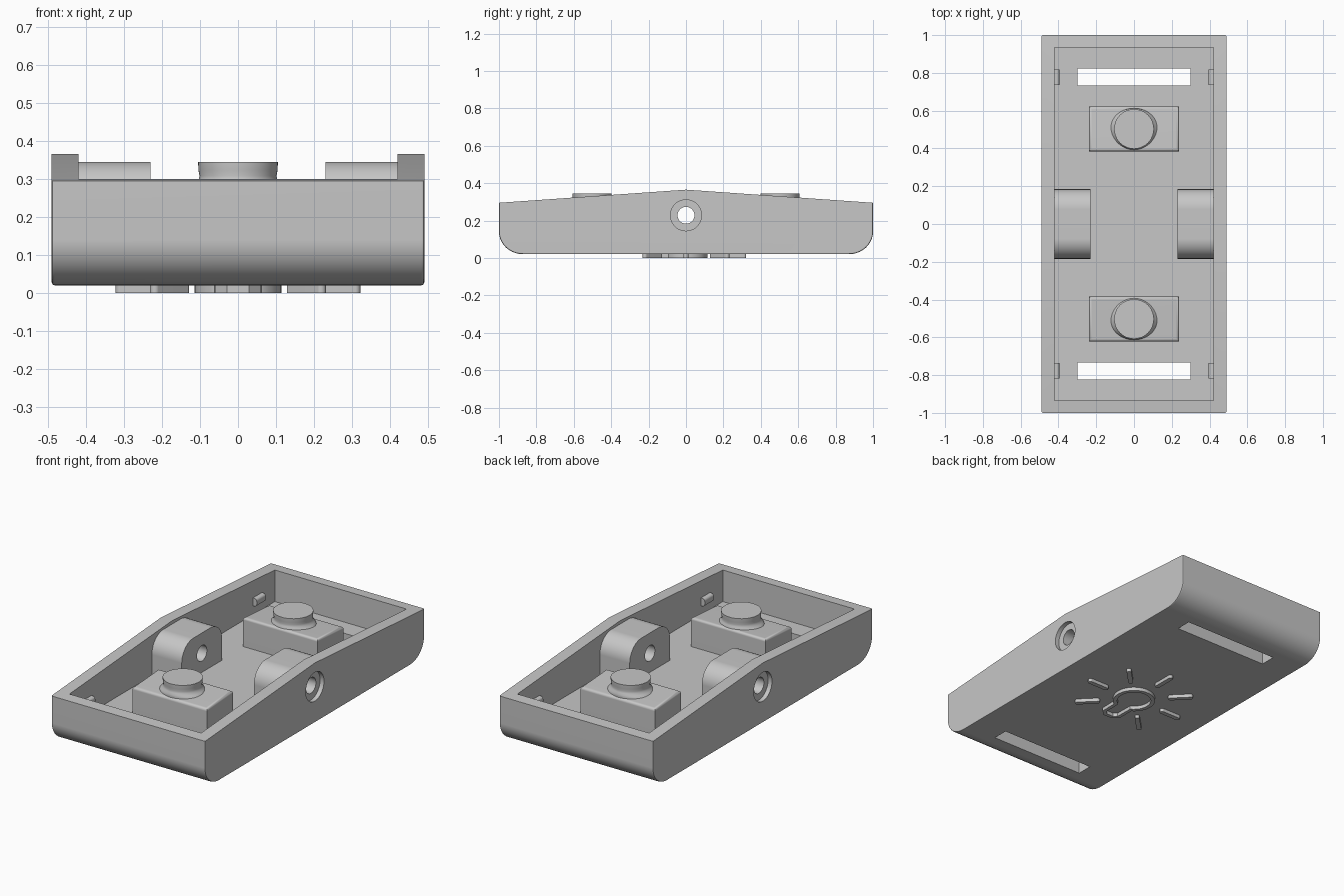
import bpy, bmesh
from math import sin, cos, pi, radians
from mathutils import Vector

if "Cube" in bpy.data.objects:
    bpy.data.objects.remove(bpy.data.objects["Cube"], do_unlink=True)

grey = bpy.data.materials.new("plain grey")
grey.use_nodes = True
COLOUR = (0.57, 0.57, 0.57, 1)
grey.diffuse_color = COLOUR
grey.node_tree.nodes["Principled BSDF"].inputs["Base Color"].default_value = COLOUR
FLOOR = 0.118


def finish(bm, name):
    bmesh.ops.recalc_face_normals(bm, faces=bm.faces)
    mesh = bpy.data.meshes.new(name)
    bm.to_mesh(mesh)
    bm.free()
    mesh.materials.append(grey)
    ob = bpy.data.objects.new(name, mesh)
    bpy.context.collection.objects.link(ob)
    return ob


def bridge(bm, a, b):
    """Quads between two closed rings of vertices."""
    for i in range(len(a)):
        j = (i + 1) % len(a)
        bm.faces.new((a[i], a[j], b[j], b[i]))


def extrude(points, vector):
    """Prism from a closed outline of 3D points."""
    bm = bmesh.new()
    a = [bm.verts.new(p) for p in points]
    b = [bm.verts.new(Vector(p) + Vector(vector)) for p in points]
    bm.faces.new(a[::-1])
    bm.faces.new(b)
    bridge(bm, a, b)
    bmesh.ops.recalc_face_normals(bm, faces=bm.faces)
    return bm


def x_prism(profile, x0, x1):
    return extrude([(x0, y, z) for y, z in profile], (x1 - x0, 0, 0))


def box(x0, x1, y0, y1, z0, z1):
    return x_prism([(y0, z0), (y1, z0), (y1, z1), (y0, z1)], x0, x1)


def arc(cy, cz, ry, rz, a0, a1, n):
    return [(cy + ry * cos(radians(a0 + (a1 - a0) * i / n)),
             cz + rz * sin(radians(a0 + (a1 - a0) * i / n))) for i in range(n + 1)]


def pin(radius, x0, x1):
    return x_prism(arc(0, 0.228, radius, radius, 0, 352.5, 47), x0, x1)


def bevel(bm, test, width, segments):
    edges = [e for e in bm.edges if test(e)]
    bmesh.ops.bevel(bm, geom=edges, offset=width, segments=segments,
                    profile=0.5, affect='EDGES')


def cut(ob, cutters):
    for bm in cutters:
        cutter = finish(bm, "cutter")
        cutter.hide_render = True
        mod = ob.modifiers.new("cut", 'BOOLEAN')
        mod.operation, mod.solver, mod.object = 'DIFFERENCE', 'EXACT', cutter
        bpy.context.view_layer.objects.active = ob
        bpy.ops.object.modifier_apply(modifier=mod.name)
        bpy.data.objects.remove(cutter, do_unlink=True)


def smooth(ob):
    bpy.ops.object.select_all(action='DESELECT')
    ob.select_set(True)
    bpy.context.view_layer.objects.active = ob
    bpy.ops.object.shade_smooth_by_angle(angle=radians(35))
    # keeps the large flat faces evenly shaded beside the rounded edges
    ob.modifiers.new("flat faces", 'WEIGHTED_NORMAL').keep_sharp = True


# Tray: side outline with a peaked rim and rounded lower ends
half = arc(0.87, 0.14, 0.13, 0.12, -90, 0, 10) + [(1, 0.295)]
outline = half + [(0, 0.365)] + [(-y, z) for y, z in reversed(half)]
bm = x_prism(outline, -0.49, 0.49)
bevel(bm, lambda e: abs(e.verts[0].co.x - e.verts[1].co.x) < 0.01
      and min(v.co.z for v in e.verts) < 0.29, 0.008, 2)
tray = finish(bm, "tray")
cutters = [box(-0.42, 0.42, -0.935, 0.935, FLOOR, 1), pin(0.045, -0.6, 0.6)]
for s in (-1, 1):
    cutters.append(box(-0.3, 0.3, s * 0.732, s * 0.822, -0.2, 0.2))
    cutters.append(pin(0.083, s * 0.465, s * 0.6))
cut(tray, cutters)
smooth(tray)

# Pivot brackets on the side walls
arch = ([(-0.184, FLOOR - 0.01), (0.184, FLOOR - 0.01)]
        + arc(0.079, 0.24, 0.105, 0.105, 0, 90, 10)
        + arc(-0.079, 0.24, 0.105, 0.105, 90, 180, 10))
for s, side in ((-1, "right"), (1, "left")):
    bracket = finish(x_prism(arch, s * 0.23, s * 0.425), side + "_pivot_bracket")
    cut(bracket, [pin(0.045, s * 0.1, s * 0.6)])
    smooth(bracket)

# Button pads: sloped block with a flared round button
BUTTON = ((0.135, 0.262), (0.124, 0.276), (0.112, 0.286), (0.104, 0.296),
          (0.101, 0.308), (0.104, 0.322), (0.105, 0.345))
for s, end in ((-1, "front"), (1, "back")):
    bm = x_prism([(s * 0.385, FLOOR - 0.01), (s * 0.622, FLOOR - 0.01),
                  (s * 0.622, 0.27), (s * 0.385, 0.286)], -0.238, 0.238)
    bevel(bm, lambda e: min(v.co.z for v in e.verts) > 0.2, 0.015, 3)
    smooth(finish(bm, end + "_button_block"))

    bm = bmesh.new()
    rings = []
    for r, z in BUTTON:
        # the flare stays within the depth of the block
        rings.append([bm.verts.new((r * cos(a), s * 0.503 + min(r, 0.11) * sin(a), z))
                      for a in (2 * pi * i / 48 for i in range(48))])
    for lower, upper in zip(rings, rings[1:]):
        bridge(bm, lower, upper)
    bm.faces.new(rings[-1])
    bm.faces.new(rings[0][::-1])
    smooth(finish(bm, end + "_button"))

    # Small catches inside the side walls
    for t, side in ((-1, "right"), (1, "left")):
        bm = box(t * 0.395, t * 0.425, s * 0.735, s * 0.818, 0.17, 0.215)
        bevel(bm, lambda e: all(abs(v.co.x) < 0.4 for v in e.verts)
              and abs(e.verts[0].co.y - e.verts[1].co.y) > 0.05, 0.014, 3)
        smooth(finish(bm, f"{end}_{side}_catch"))

# Raised lamp outline on the underside
W = 0.011
loop = [Vector(p) for p in arc(0, 0, 0.103, 0.103, -60, 240, 40)]
loop += [Vector(p) for p in ((-0.05, -0.19), (-0.025, -0.213), (0.025, -0.213), (0.05, -0.19))]
bm = bmesh.new()
sections = []
for i, p in enumerate(loop):
    before, after = loop[i - 1], loop[(i + 1) % len(loop)]
    d = ((p - before).normalized() + (after - p).normalized()).normalized()
    n = Vector((d.y, -d.x)) * W
    sections.append([bm.verts.new((q.x, q.y, z))
                     for q, z in ((p + n, 0), (p - n, 0), (p - n, 0.025), (p + n, 0.025))])
for i, section in enumerate(sections):
    bridge(bm, section, sections[(i + 1) % len(sections)])
smooth(finish(bm, "lamp_outline"))

# Round-ended ribs radiating from the lamp outline
for k in range(7):
    a = radians(-45 + 45 * k)
    pill = (arc(0.309, 0, 0.013, 0.013, -90, 90, 8)
            + arc(0.2, 0, 0.013, 0.013, 90, 270, 8))
    pts = [(u * cos(a) - v * sin(a), u * sin(a) + v * cos(a), 0) for u, v in pill]
    smooth(finish(extrude(pts, (0, 0, 0.025)), f"ray_rib_{k + 1}"))
